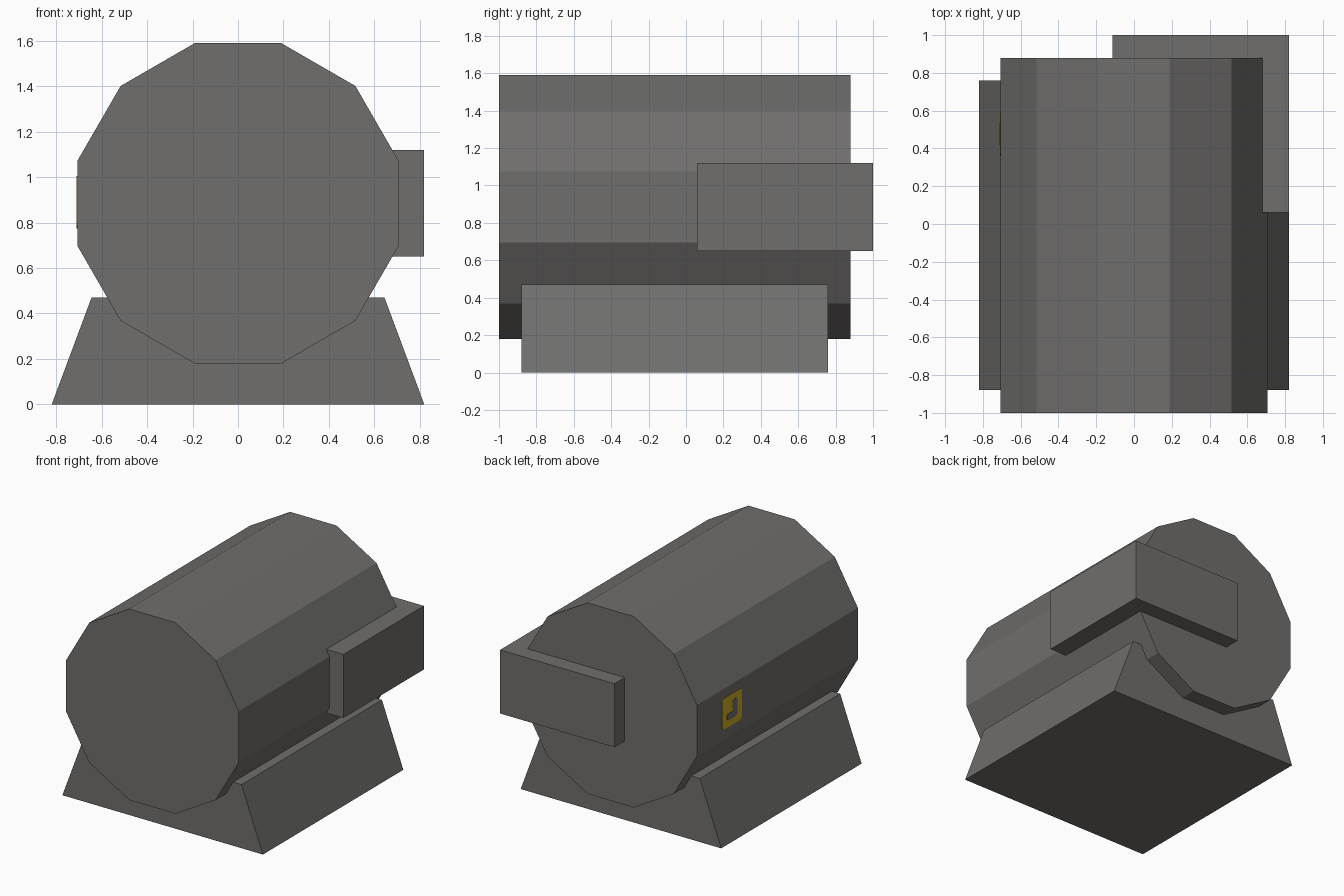
import bpy
import bmesh
import math

default = bpy.data.objects.get("Cube")
if default:
    bpy.data.objects.remove(default, do_unlink=True)


def material(name, rgb):
    mat = bpy.data.materials.new(name)
    mat.use_nodes = True
    color = (*rgb, 1)
    mat.diffuse_color = color
    mat.node_tree.nodes["Principled BSDF"].inputs["Base Color"].default_value = color
    return mat


def prism(name, profile, direction, mat):
    """Flat profile pushed along a direction into a closed solid."""
    bm = bmesh.new()
    face = bm.faces.new([bm.verts.new(p) for p in profile])
    new = bmesh.ops.extrude_face_region(bm, geom=[face])["geom"]
    bmesh.ops.translate(bm, vec=direction,
                        verts=[v for v in new if isinstance(v, bmesh.types.BMVert)])
    bmesh.ops.recalc_face_normals(bm, faces=bm.faces)
    mesh = bpy.data.meshes.new(name)
    bm.to_mesh(mesh)
    bm.free()
    obj = bpy.data.objects.new(name, mesh)
    bpy.context.collection.objects.link(obj)
    mesh.materials.append(mat)
    return obj


def rounded_profile(x, y, z, width, height, radius, steps=3):
    """Rounded rectangle in the side plane, centred on y and z."""
    points = []
    for corner in range(4):
        sy = 1 if corner in (0, 3) else -1
        sz = 1 if corner < 2 else -1
        for i in range(steps + 1):
            a = math.radians(90 * (corner + i / steps))
            points.append((x, y + sy * (width / 2 - radius) + radius * math.cos(a),
                           z + sz * (height / 2 - radius) + radius * math.sin(a)))
    return points


grey = material("dark grey", (0.16, 0.157, 0.15))
yellow = material("sign yellow", (0.60, 0.41, 0.02))

# Twelve-sided drum lying front to back
apothem, axis_z = 0.706, 0.885
radius = apothem / math.cos(math.radians(15))
ring = [math.radians(15 + 30 * i) for i in range(12)]
prism("drum", [(radius * math.cos(a), -1, axis_z + radius * math.sin(a)) for a in ring],
      (0, 1.88, 0), grey)

# Tapered cradle under the drum
prism("cradle", [(-0.82, -0.88, 0), (0.82, -0.88, 0), (0.645, -0.88, 0.47), (-0.645, -0.88, 0.47)],
      (0, 1.64, 0), grey)

# Box wrapped around the rear left corner
prism("corner_box", [(-0.115, 0.06, 0.65), (0.82, 0.06, 0.65), (0.82, 1, 0.65), (-0.115, 1, 0.65)],
      (0, 0, 0.47), grey)

# Thin yellow sign on the right side with a plain grey pictogram
prism("sign_plate", rounded_profile(-apothem, 0.475, 0.89, 0.23, 0.23, 0.025),
      (-0.004, 0, 0), yellow)
prism("sign_mark_upright", rounded_profile(-apothem - 0.004, 0.445, 0.895, 0.055, 0.13, 0.015),
      (-0.002, 0, 0), grey)
prism("sign_mark_foot", rounded_profile(-apothem - 0.004, 0.48, 0.85, 0.11, 0.05, 0.015),
      (-0.002, 0, 0), grey)
